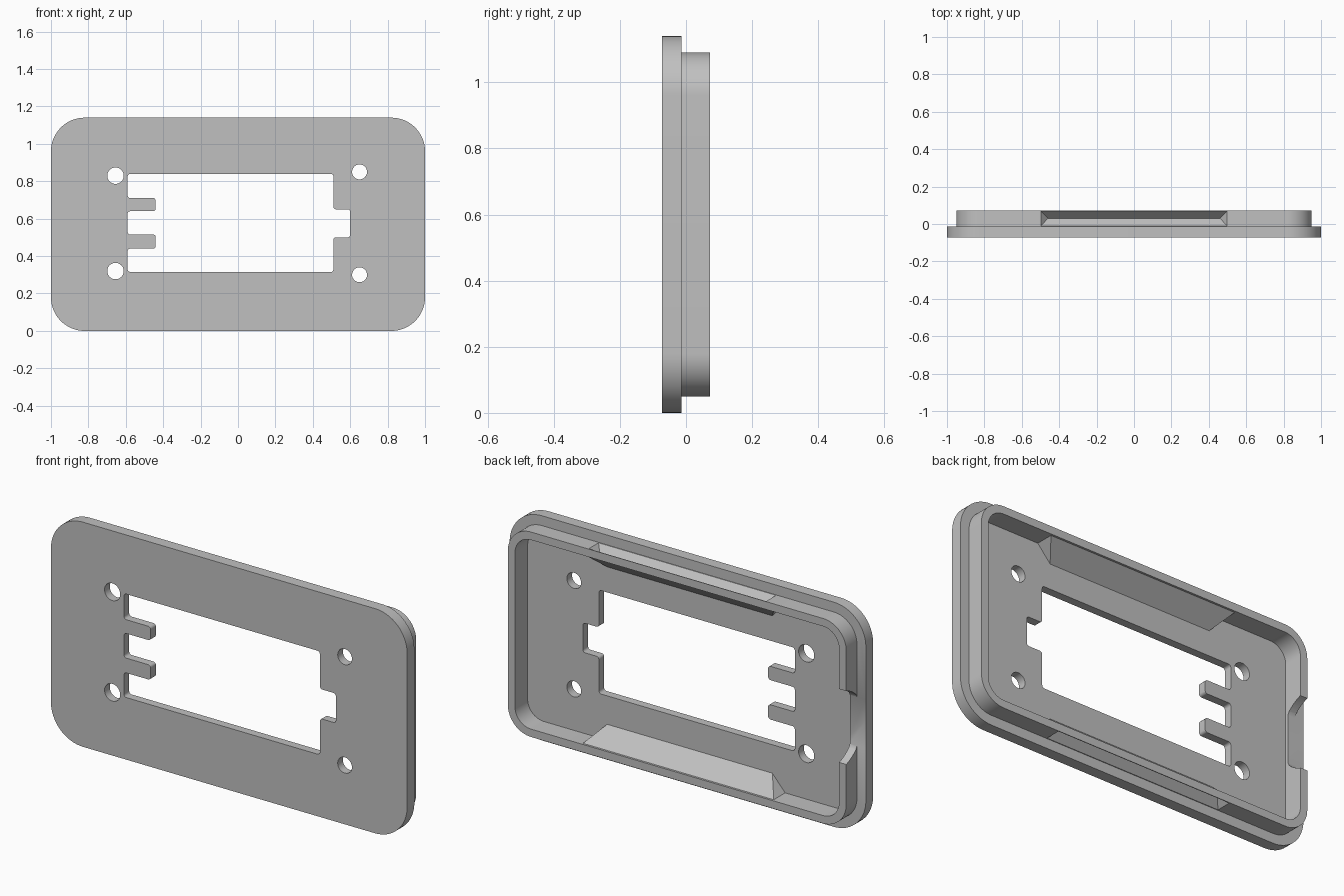
import bpy
import bmesh
from math import cos, sin, tau, radians

cube = bpy.data.objects.get("Cube")
if cube:
    bpy.data.objects.remove(cube, do_unlink=True)

# Depth levels (front to back) and heights
FRONT, STEP, BACK, FLOOR = -0.072, -0.014, 0.072, -0.03
HEIGHT = 1.14
MID = HEIGHT / 2

grey = bpy.data.materials.new("plain grey")
grey.use_nodes = True
grey.diffuse_color = (0.53, 0.53, 0.53, 1)
grey.node_tree.nodes["Principled BSDF"].inputs["Base Color"].default_value = grey.diffuse_color


def finish(name, bm):
    bmesh.ops.recalc_face_normals(bm, faces=bm.faces)
    mesh = bpy.data.meshes.new(name)
    bm.to_mesh(mesh)
    bm.free()
    mesh.materials.append(grey)
    obj = bpy.data.objects.new(name, mesh)
    bpy.context.collection.objects.link(obj)
    return obj


def prism(name, outline, y0, y1, radius=0, segments=8):
    """Extrude an x-z outline along y and round its corners."""
    bm = bmesh.new()
    face = bm.faces.new([bm.verts.new((x, y0, z)) for x, z in outline])
    new = bmesh.ops.extrude_face_region(bm, geom=[face])["geom"]
    bmesh.ops.translate(bm, vec=(0, y1 - y0, 0),
                        verts=[v for v in new if isinstance(v, bmesh.types.BMVert)])
    if radius:
        corners = [e for e in bm.edges
                   if abs(e.verts[0].co.y - e.verts[1].co.y) > 0.001]
        bmesh.ops.bevel(bm, geom=corners, offset=radius, segments=segments,
                        profile=0.5, affect='EDGES')
    return finish(name, bm)


def slab(name, inset, y0, y1, radius):
    x, z = 1 - inset, MID - inset
    return prism(name, [(-x, MID - z), (x, MID - z), (x, MID + z), (-x, MID + z)],
                 y0, y1, radius, 16)


def hull(name, points):
    bm = bmesh.new()
    for p in points:
        bm.verts.new(p)
    bmesh.ops.convex_hull(bm, input=bm.verts)
    return finish(name, bm)


def combine(body, tool, operation):
    """Apply one boolean and discard the tool."""
    mod = body.modifiers.new("join", 'BOOLEAN')
    mod.operation, mod.solver, mod.object = operation, 'EXACT', tool
    graph = bpy.context.evaluated_depsgraph_get()
    mesh = bpy.data.meshes.new_from_object(body.evaluated_get(graph))
    body.modifiers.clear()
    body.data = mesh
    bpy.data.objects.remove(tool, do_unlink=True)


# Face plate with a raised rim behind it, hollowed to a thin wall
body = slab("face_plate", 0, FRONT, STEP, 0.18)
combine(body, slab("rim", 0.05, STEP - 0.02, BACK, 0.13), 'UNION')
combine(body, slab("cavity", 0.09, FLOOR, BACK + 0.1, 0.09), 'DIFFERENCE')

# Finger grooves outside the long walls, backed by sloped ribs inside
for side in (1, -1):
    rib = [(s * 0.54, y, MID + side * 0.485) for s in (1, -1) for y in (BACK - 0.005, FLOOR - 0.005)]
    rib += [(s * 0.46, FLOOR - 0.005, MID + side * 0.395) for s in (1, -1)]
    combine(body, hull("rib", rib), 'UNION')
    groove = [(s * 0.5, y, MID + side * 0.522) for s in (1, -1) for y in (BACK - 0.002, STEP + 0.002)]
    groove += [(s * 0.46, 0.03, MID + side * 0.477) for s in (1, -1)]
    combine(body, hull("groove", groove), 'DIFFERENCE')

# Window with two teeth on one end and a tab recess on the other
left, tip, right, recess = -0.59, -0.44, 0.51, 0.6
window = [(left, 0.315), (right, 0.315), (right, 0.5), (recess, 0.5),
          (recess, 0.65), (right, 0.65), (right, 0.84), (left, 0.84)]
for top, bottom in ((0.71, 0.64), (0.515, 0.44)):
    window += [(left, top), (tip, top), (tip, bottom), (left, bottom)]
combine(body, prism("window", window, -0.2, 0.2, 0.014, 5), 'DIFFERENCE')

# Screw holes
for x, z, r in ((-0.655, 0.83, 0.044), (-0.655, 0.32, 0.044),
                (0.65, 0.85, 0.04), (0.65, 0.3, 0.04)):
    ring = [(x + r * cos(tau * i / 32), z + r * sin(tau * i / 32)) for i in range(32)]
    combine(body, prism("hole", ring, -0.2, 0.2), 'DIFFERENCE')

# Round-ended cable notch through one short wall
notch = [(x, max(STEP, 0.13 + 0.195 * cos(tau * i / 64)), MID + 0.195 * sin(tau * i / 64))
         for i in range(64) for x in (-1.1, -0.87)]
combine(body, hull("notch", notch), 'DIFFERENCE')

# Smooth the rounded corners, keep the edges sharp
bpy.ops.object.select_all(action='DESELECT')
body.select_set(True)
bpy.context.view_layer.objects.active = body
bpy.ops.object.shade_smooth_by_angle(angle=radians(30))
